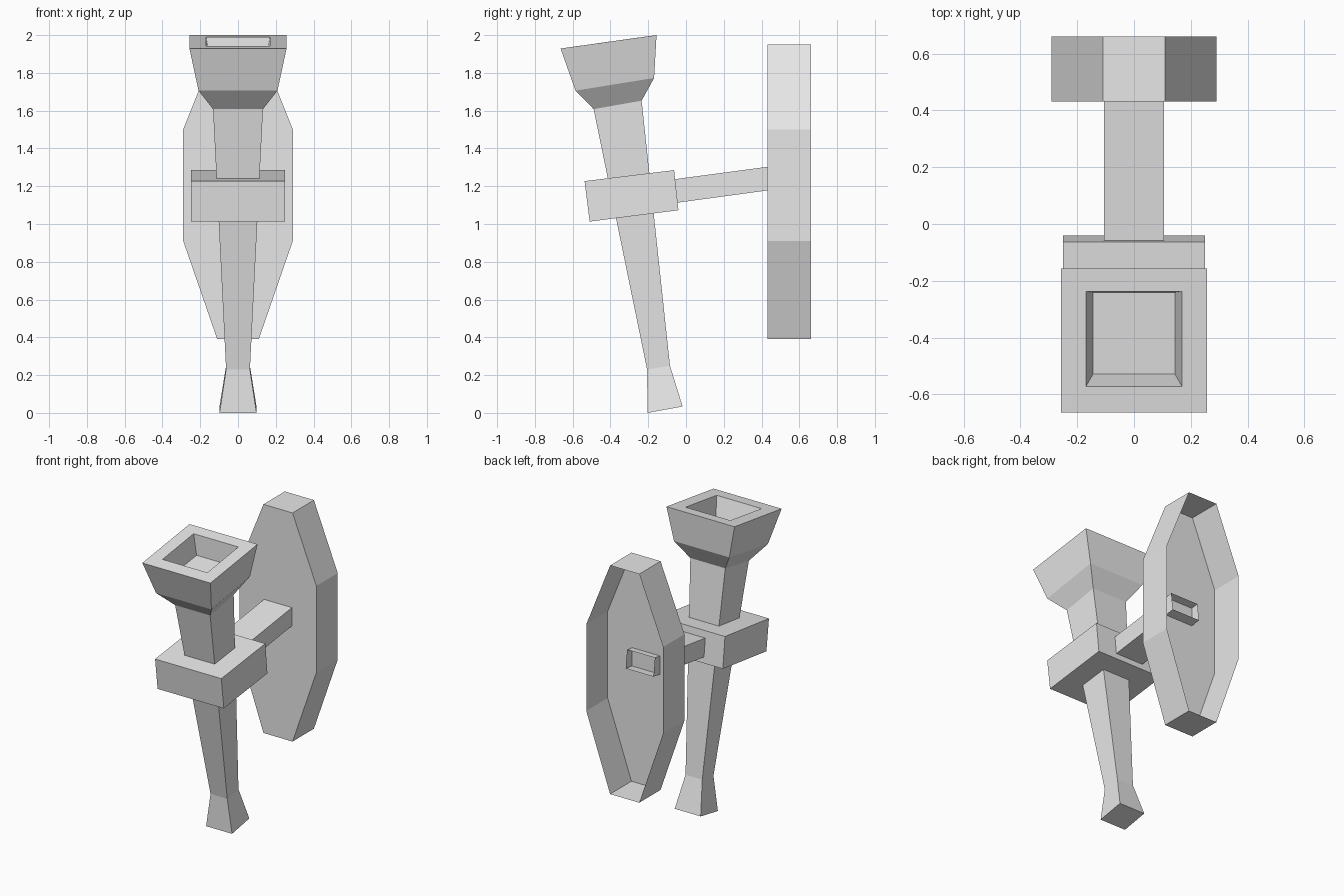
import bpy
import bmesh

cube = bpy.data.objects.get("Cube")
if cube:
    bpy.data.objects.remove(cube, do_unlink=True)

grey = bpy.data.materials.new("light_grey")
grey.use_nodes = True
grey.diffuse_color = (0.8, 0.8, 0.8, 1)
grey.node_tree.nodes["Principled BSDF"].inputs["Base Color"].default_value = (0.8, 0.8, 0.8, 1)


def loft(name, rings, cap_start=True, cap_end=True):
    """Skin a list of point rings with flat faces, optionally capping the ends."""
    bm = bmesh.new()
    loops = [[bm.verts.new(p) for p in ring] for ring in rings]
    for a, b in zip(loops, loops[1:]):
        n = len(a)
        for i in range(n):
            j = (i + 1) % n
            bm.faces.new((a[i], a[j], b[j], b[i]))
    if cap_start:
        bm.faces.new(loops[0][::-1])
    if cap_end:
        bm.faces.new(loops[-1])
    bmesh.ops.recalc_face_normals(bm, faces=bm.faces)
    mesh = bpy.data.meshes.new(name)
    bm.to_mesh(mesh)
    bm.free()
    mesh.materials.append(grey)
    obj = bpy.data.objects.new(name, mesh)
    bpy.context.collection.objects.link(obj)
    return obj


def section(w, y0, z0, y1, z1):
    """Tilted rectangle: half width w, spanning two side-profile points."""
    return [(-w, y0, z0), (w, y0, z0), (w, y1, z1), (-w, y1, z1)]


# Torch: flared foot, tapering shaft, cup and recessed bowl
loft("torch", [
    section(0.098, -0.204, 0.0, -0.018, 0.034),
    section(0.063, -0.206, 0.23, -0.085, 0.25),
    section(0.132, -0.489, 1.608, -0.235, 1.653),
    section(0.209, -0.585, 1.706, -0.169, 1.773),
    section(0.257, -0.664, 1.929, -0.156, 2.0),
    section(0.169, -0.572, 1.942, -0.237, 1.989),
    section(0.144, -0.528, 1.81, -0.241, 1.85),
])

# Collar block holding the shaft
loft("collar", [
    section(0.25, -0.51, 1.013, -0.04, 1.073),
    section(0.25, -0.537, 1.227, -0.063, 1.285),
])

# Open tube arm that passes through the wall plate
loft("arm", [
    section(0.105, -0.045, 1.113, -0.06, 1.237),
    section(0.105, 0.50, 1.187, 0.485, 1.310),
], cap_start=False, cap_end=False)

# Wall plate: eight-sided shell, open at the back
half = [(0.11, 0.39), (0.29, 0.91), (0.29, 1.5), (0.11, 1.95)]
outline = half + [(-x, z) for x, z in reversed(half)]
loft("wall_plate", [[(x, y, z) for x, z in outline] for y in (0.431, 0.661)],
     cap_end=False)
